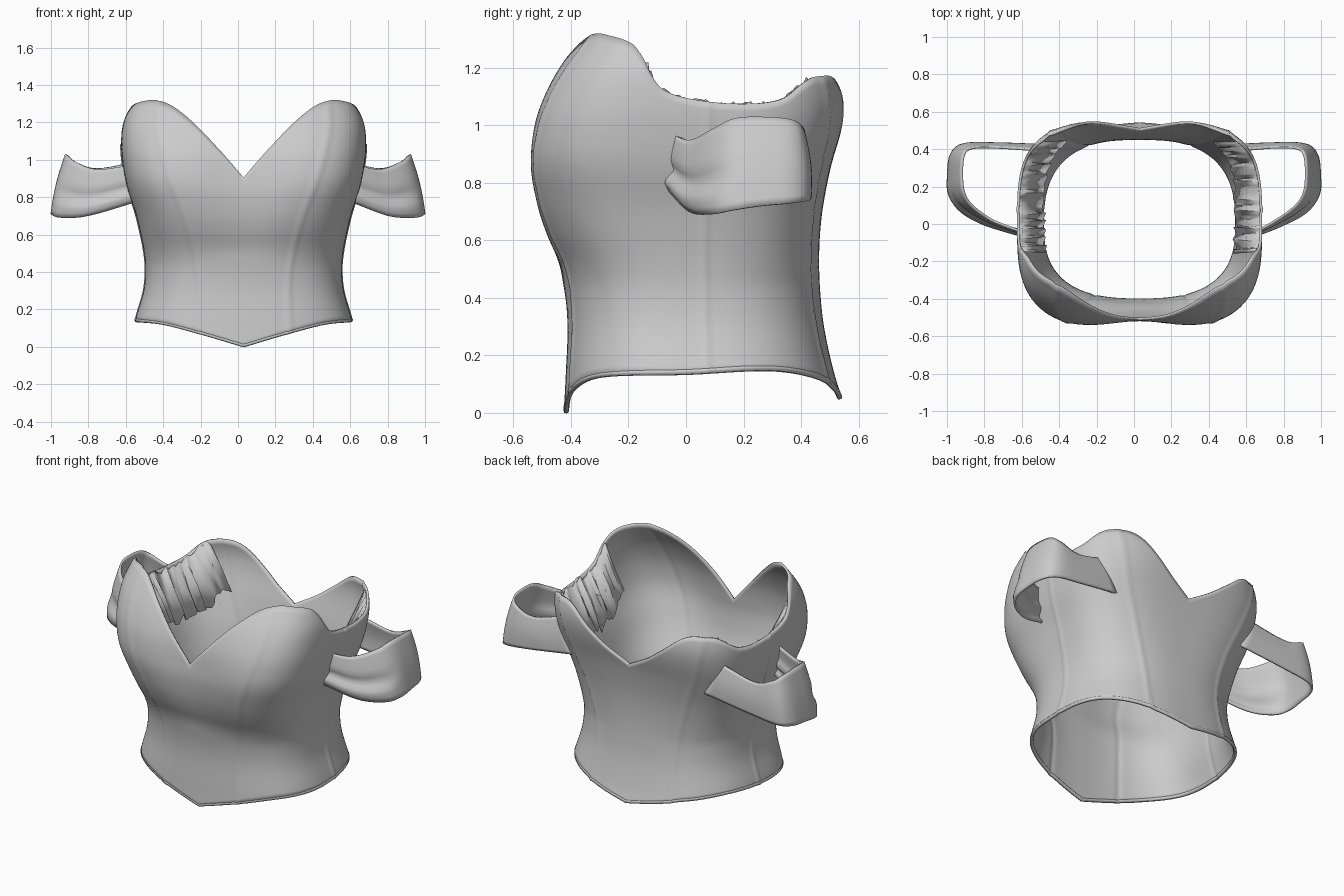
import bpy, bmesh, math, random
from mathutils import Vector

if "Cube" in bpy.data.objects:
    bpy.data.objects.remove(bpy.data.objects["Cube"])

random.seed(4)
mat = bpy.data.materials.new("plain grey cloth")
mat.diffuse_color = (0.6, 0.6, 0.6, 1)
mat.use_nodes = True
mat.node_tree.nodes["Principled BSDF"].inputs["Base Color"].default_value = mat.diffuse_color
CX = 0.03  # bodice centre


def smooth_table(tab, x):
    """Cubic interpolation through rows (x, a, b, ...)."""
    x = min(max(x, tab[0][0]), tab[-1][0])
    i = 0
    while i < len(tab) - 2 and x > tab[i + 1][0]:
        i += 1
    p, q = tab[i], tab[i + 1]
    o, r = tab[max(i - 1, 0)], tab[min(i + 2, len(tab) - 1)]
    h = q[0] - p[0]
    s = (x - p[0]) / h
    out = []
    for k in range(1, len(p)):
        m0 = (q[k] - o[k]) / (q[0] - o[0]) * h
        m1 = (r[k] - p[k]) / (r[0] - p[0]) * h
        out.append((2*s**3 - 3*s*s + 1) * p[k] + (s**3 - 2*s*s + s) * m0
                   + (3*s*s - 2*s**3) * q[k] + (s**3 - s*s) * m1)
    return out


# height, half width, front depth, back depth
BODY = [(0, .60, .425, .56), (.14, .58, .418, .515), (.3, .535, .412, .48), (.42, .525, .422, .467),
        (.52, .535, .447, .463), (.62, .555, .497, .466), (.72, .58, .535, .477),
        (.86, .625, .563, .505), (1.0, .65, .55, .545), (1.1, .655, .515, .556),
        (1.2, .645, .46, .535), (1.32, .60, .37, .49)]
# polar angle from front, top edge height
TOP = [(0, .905), (12.4, 1.07), (23, 1.2), (33, 1.285), (41.5, 1.318), (50, 1.315), (64, 1.285),
       (71, 1.235), (75.4, 1.18), (81, 1.125), (93, 1.09), (109, 1.075), (122, 1.09), (131, 1.15),
       (136, 1.17), (148, 1.16), (160, 1.045), (168, .97), (180, .89)]
HEM = [(0, 0), (23, .07), (41, .115), (57, .13), (90, .135), (123, .148), (147, .12),
       (160, .09), (180, .05)]
# seam ridges: angle at hem, angle at top
SEAMS = [(23, 39), (98, 98), (155, 138)]


def top(deg):
    return smooth_table(TOP, abs(deg))[0]


def hem(deg):
    return smooth_table(HEM, abs(deg))[0]


def body_point(deg, z, inset=0.0):
    w, f, b = smooth_table(BODY, z)
    S, C = math.sin(math.radians(deg)), math.cos(math.radians(deg))
    bust = min(max((z - .45) / .45, 0), 1)
    p = 2.6 + .85 * bust                       # boxier round the bust
    r = (abs(S) ** p + abs(C) ** p) ** (-1 / p)
    f *= 1 - .085 * bust * math.exp(-(deg / 22) ** 2)
    for a, c in SEAMS:
        d = a + (c - a) * (max(z, 0) / 1.25) ** 1.4
        inset = inset - .006 * math.exp(-((abs(deg) - d) / 1.3) ** 2)
    return Vector((CX + (w - inset) * S * r, (-(f - inset) if C > 0 else (b - inset)) * abs(C) * r, z))


def sheet(name, rows, closed, thick, angle=50):
    """Skin a grid of points and give it thickness."""
    bm = bmesh.new()
    g = [[bm.verts.new(p) for p in r] for r in rows]
    n = len(g)
    for i in range(n if closed else n - 1):
        a, b = g[i], g[(i + 1) % n]
        for j in range(len(a) - 1):
            bm.faces.new((a[j], b[j], b[j + 1], a[j + 1]))
    me = bpy.data.meshes.new(name)
    bm.to_mesh(me)
    bm.free()
    ob = bpy.data.objects.new(name, me)
    bpy.context.collection.objects.link(ob)
    me.materials.append(mat)
    mod = ob.modifiers.new("thickness", 'SOLIDIFY')
    mod.thickness, mod.offset = thick, -1
    bpy.ops.object.select_all(action='DESELECT')
    bpy.context.view_layer.objects.active = ob
    ob.select_set(True)
    bpy.ops.object.shade_smooth_by_angle(angle=math.radians(angle))
    return ob


def piping(name, pts, radius):
    cu = bpy.data.curves.new(name, 'CURVE')
    cu.dimensions = '3D'
    cu.bevel_depth, cu.bevel_resolution = radius, 2
    sp = cu.splines.new('POLY')
    sp.points.add(len(pts) - 1)
    for p, q in zip(sp.points, pts):
        p.co = (*q, 1)
    sp.use_cyclic_u = True
    cu.materials.append(mat)
    bpy.context.collection.objects.link(bpy.data.objects.new(name, cu))


# Bodice shell with seam ridges
N, M = 240, 36
angles = [-180 + 360 * i / N for i in range(N)]
rows = []
for d in angles:
    lo, hi = hem(d), top(d)
    rows.append([body_point(d, lo + (hi - lo) * j / M) for j in range(M + 1)])
sheet("bodice", rows, True, .014)

# Rolled hem
piping("hem_piping", [body_point(d, hem(d) + .008, .008) for d in angles], .01)

# Torn pleated facing inside each armhole
for s in (-1, 1):
    rows = []
    for i in range(33):
        d = 71 + 64 * i / 32
        jag = random.uniform(-.025, .012)
        drop = .27 + random.uniform(-.02, .02)
        pleat = random.uniform(-.012, .012)
        p = body_point(s * d, top(d) + jag - .005, .012)
        q = p + Vector((-s * (.13 + pleat), pleat, -drop))
        m = p.lerp(q, .5) + Vector((-s * pleat, 0, 0))
        rows.append([p, m, q] if s < 0 else [q, m, p])
    sheet("armhole_facing", rows, False, .004, 20)

# Off-shoulder straps: path parameter, lower edge xyz, upper edge xyz
STRAP = [(0, .44, .425, .80, .54, .40, 1.0), (1, .75, .435, .76, .75, .415, .955),
         (2, .92, .43, .74, .87, .41, .99), (3, .985, .37, .73, .915, .37, 1.02),
         (4, 1.0, .26, .72, .925, .27, 1.03), (5, .995, .16, .705, .915, .17, 1.025),
         (6, .94, .085, .69, .87, .095, .99), (7, .80, .01, .70, .76, .015, .95),
         (8, .57, -.065, .775, .61, -.055, .97)]
for s in (-1, 1):
    rows = []
    for i in range(49):
        t = 8 * i / 48
        v = smooth_table(STRAP, t)
        lo, hi = Vector(v[:3]), Vector(v[3:])
        n = smooth_table(STRAP, min(t + .05, 8))
        p = smooth_table(STRAP, max(t - .05, 0))
        out = Vector((p[1] - n[1], n[0] - p[0], 0)).normalized()
        fold = min(max((t - 4.8) / 1.5, 0), 1)   # fold along the front lower edge
        shift = CX * max(0, abs(t - 4) - 3)      # ends follow the off-centre bodice
        col = []
        for j in range(13):
            u = j / 12
            bulge = .01 * math.sin(math.pi * u)
            bulge += fold * (.016 * math.exp(-((u - .18) / .12) ** 2)
                             - .014 * math.exp(-((u - .42) / .1) ** 2))
            q = lo.lerp(hi, u) + out * bulge
            col.append(Vector((s * q.x + shift, q.y, q.z)))
        rows.append(col)
    if s > 0:
        rows.reverse()
    sheet("shoulder_strap", rows, False, .012)
